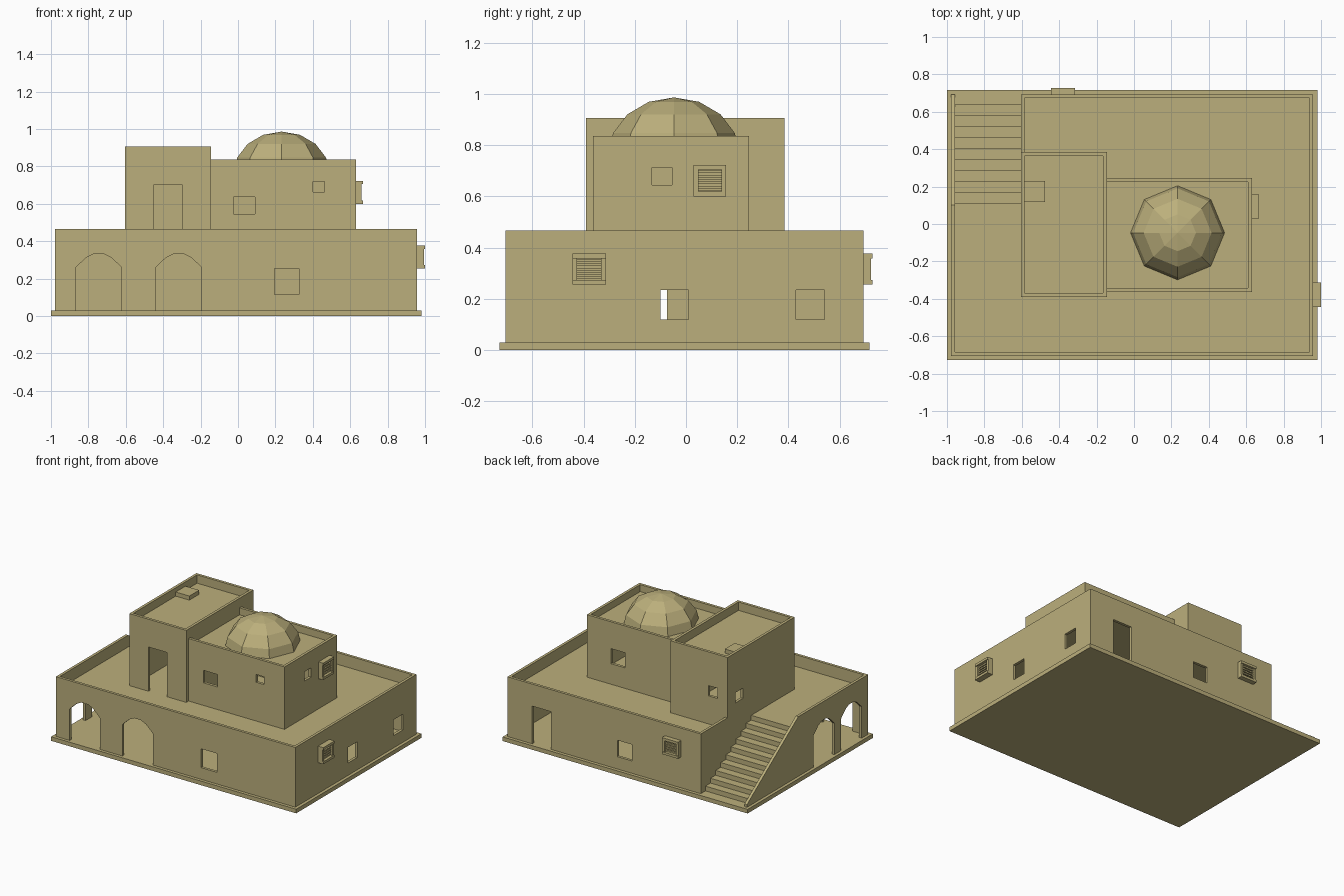
import bpy, bmesh, math
from mathutils import Vector

if "Cube" in bpy.data.objects:
    bpy.data.objects.remove(bpy.data.objects["Cube"])

mat = bpy.data.materials.new("sandstone")
mat.diffuse_color = (0.50, 0.43, 0.20, 1)
mat.use_nodes = True
mat.node_tree.nodes["Principled BSDF"].inputs["Base Color"].default_value = mat.diffuse_color
T = 0.02                                   # wall thickness
ROOF = 0.38                                # terrace level


def prism(name, pts, axis, a, b):
    """Extrude a 2D profile along an axis (x: pts=yz, y: pts=xz, z: pts=xy)."""
    def place(p, t):
        return {'x': (t, p[0], p[1]), 'y': (p[0], t, p[1]), 'z': (p[0], p[1], t)}[axis]
    bm = bmesh.new()
    va = [bm.verts.new(place(p, a)) for p in pts]
    vb = [bm.verts.new(place(p, b)) for p in pts]
    bm.faces.new(va)
    bm.faces.new(vb[::-1])
    n = len(pts)
    for i in range(n):
        j = (i + 1) % n
        bm.faces.new((va[j], va[i], vb[i], vb[j]))
    bmesh.ops.recalc_face_normals(bm, faces=bm.faces[:])
    me = bpy.data.meshes.new(name)
    bm.to_mesh(me)
    bm.free()
    me.materials.append(mat)
    ob = bpy.data.objects.new(name, me)
    bpy.context.collection.objects.link(ob)
    return ob


def box(name, x0, x1, y0, y1, z0, z1):
    return prism(name, [(x0, y0), (x1, y0), (x1, y1), (x0, y1)], 'z', z0, z1)


def cut(target, cutters):
    for c in cutters:
        m = target.modifiers.new("cut", 'BOOLEAN')
        m.operation, m.solver, m.object = 'DIFFERENCE', 'EXACT', c
        bpy.context.view_layer.objects.active = target
        bpy.ops.object.modifier_apply(modifier=m.name)
        bpy.data.objects.remove(c)


def hole(axis, wall, a, b, z0, z1):
    """Rectangular opening through the wall whose outer face is at 'wall'."""
    return prism("cutter", [(a, z0), (b, z0), (b, z1), (a, z1)], axis, wall - 0.03, wall + 0.03)


def arch(axis, wall, a, b):
    """Arched opening with a faceted head."""
    c, r = (a + b) / 2, (b - a) / 2
    head = [(c + r * k, z) for k, z in
            [(1, .26), (.8, .284), (.55, .312), (.22, .332), (-.22, .332), (-.55, .312), (-.8, .284), (-1, .26)]]
    return prism("cutter", [(a, .03), (b, .03)] + head, axis, wall - 0.03, wall + 0.03)


# plinth
box("plinth", -1.0, 0.98, -0.728, 0.717, 0, 0.03)

# ground floor
X0, X1, Y0, Y1, SX = -0.978, 0.957, -0.705, 0.693, -0.605
ground = box("ground_floor", X0, X1, Y0, Y1, 0.025, 0.466)
cut(ground, [
    box("cutter", SX + T, X1 - T, Y0 + T, Y1 - T, 0.03, ROOF - T),            # rooms
    box("cutter", X0 + T, SX + 0.04, Y0 + T, 0.09, 0.03, ROOF - T),
    box("cutter", SX + T, X1 - T, Y0 + T, Y1 - T, ROOF, 0.6),                 # terrace
    box("cutter", X0 + T, SX + 0.04, Y0 + T, 0.12, ROOF, 0.6),
    box("cutter", X0 + T, SX, 0.11, 0.8, 0.03, 0.6),                          # stairwell
    prism("cutter", [(.10, .467), (.10, .6), (.8, .6), (.8, .05), (Y1, .05)], 'x', -1.1, X0 + 0.03),
    arch('y', Y0, -0.866, -0.623), arch('y', Y0, -0.44, -0.195),
    arch('x', X0, -0.63, -0.39), arch('x', X0, -0.315, -0.075),
    hole('y', Y0, 0.195, 0.325, 0.115, 0.253),
    hole('x', X1, -0.10, 0.01, 0.12, 0.235), hole('x', X1, 0.43, 0.54, 0.12, 0.235),
    hole('y', Y1, 0.605, 0.757, 0.03, 0.305), hole('y', Y1, -0.05, 0.07, 0.12, 0.24),
])

# stairs
N, START, RUN = 10, 0.64, 0.0587
profile = [(0.10, 0.025), (START, 0.025)]
for i in range(N):
    y, z = START - i * RUN, 0.03 + (i + 1) * (ROOF - 0.03) / N
    profile += [(y, z), (max(y - RUN, 0.10), z)]
prism("stairs", profile, 'x', X0 + T, SX)

# tower with roof hatch
tower = box("tower", -0.605, -0.145, -0.39, 0.384, ROOF, 0.906)
cut(tower, [
    box("cutter", -0.605 + T, -0.145 - T, -0.39 + T, 0.384 - T, ROOF - .02, 0.825),
    box("cutter", -0.605 + T, -0.145 - T, -0.39 + T, 0.384 - T, 0.845, 1),
    hole('y', -0.39, -0.45, -0.30, ROOF - .02, 0.703),
    hole('y', 0.384, -0.524, -0.45, 0.585, 0.66),
    hole('x', -0.605, 0.205, 0.29, 0.54, 0.615),
])
box("roof_hatch", -0.59, -0.475, 0.117, 0.23, 0.84, 0.875)

# domed room
room = box("domed_room", -0.147, 0.63, -0.363, 0.245, ROOF, 0.836)
cut(room, [
    box("cutter", -0.147 + T, 0.63 - T, -0.363 + T, 0.245 - T, ROOF - .02, 0.765),
    box("cutter", -0.2, 0.63 - T, -0.363 + T, 0.245 - T, 0.785, 1),
    hole('y', -0.363, -0.025, 0.09, 0.545, 0.636), hole('y', -0.363, 0.40, 0.463, 0.663, 0.72),
    hole('x', 0.63, -0.133, -0.055, 0.645, 0.713),
    hole('y', 0.245, 0.32, 0.435, 0.53, 0.64),
])

# faceted dome: upper half of an eight-sided squashed sphere
bm = bmesh.new()
bmesh.ops.create_uvsphere(bm, u_segments=8, v_segments=8, radius=1)
bmesh.ops.delete(bm, geom=[v for v in bm.verts if v.co.z < -0.01], context='VERTS')
bmesh.ops.scale(bm, vec=(0.257, 0.257, 0.225), verts=bm.verts[:])
bmesh.ops.translate(bm, vec=(0.233, -0.047, 0.761), verts=bm.verts[:])
me = bpy.data.meshes.new("dome")
bm.to_mesh(me)
bm.free()
me.materials.append(mat)
bpy.context.collection.objects.link(bpy.data.objects.new("dome", me))


# projecting louvred windows
def louvre(name, axis, wall, a, b, z0, z1, depth):
    w = 0.018

    def part(label, p0, p1, q0, q1, d0, d1):
        d0, d1 = wall + d0 * depth, wall + d1 * depth
        if axis == 'x':
            box(name + label, d0, d1, p0, p1, q0, q1)
        else:
            box(name + label, p0, p1, d0, d1, q0, q1)
    part("_post_a", a, a + w, z0 + w, z1 - w, 0, 0.85)
    part("_post_b", b - w, b, z0 + w, z1 - w, 0, 0.85)
    part("_sill", a, b, z0, z0 + w, 0, 1)
    part("_lintel", a, b, z1 - w, z1, 0, 1)
    step = (z1 - z0 - 2 * w) / 5
    for i in range(5):
        z = z0 + w + (i + 0.5) * step
        part("_slat_%d" % i, a + w, b - w, z - 0.005, z + 0.005, 0.2, 0.6)


louvre("right_louvre", 'x', X1, -0.443, -0.313, 0.255, 0.376, 0.043)
louvre("upper_louvre", 'x', 0.63, 0.03, 0.157, 0.60, 0.723, 0.037)
louvre("back_louvre", 'y', Y1, -0.445, -0.315, 0.255, 0.376, 0.035)
